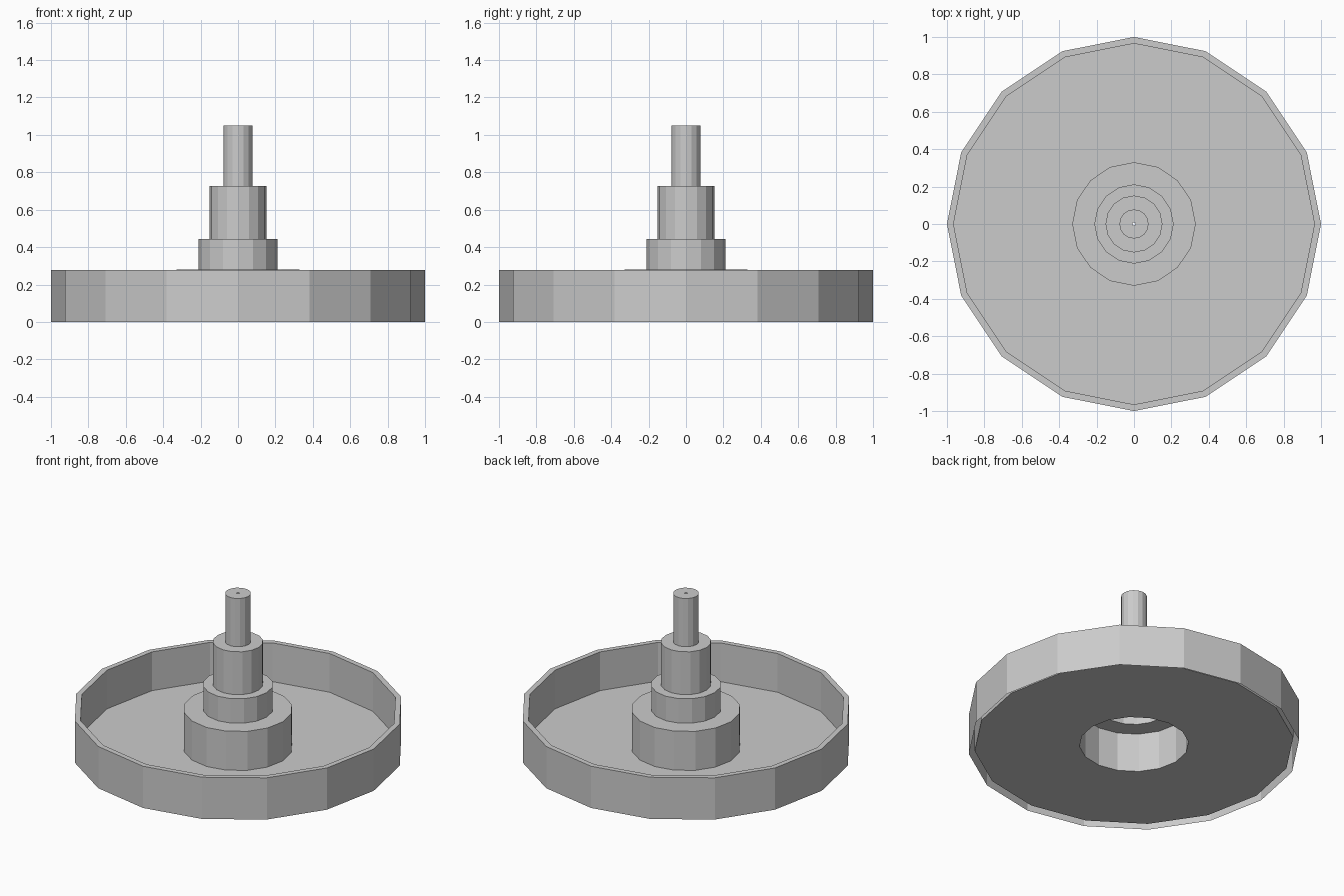
import bpy, bmesh
from math import tau
from mathutils import Vector

if "Cube" in bpy.data.objects:
    bpy.data.objects.remove(bpy.data.objects["Cube"])

SIDES = 16


def lathe(name, profile):
    """Revolve an (r, z) profile around z into a flat-shaded thin shell."""
    bm = bmesh.new()
    verts = [bm.verts.new((r, 0, z)) for r, z in profile]
    edges = [bm.edges.new(pair) for pair in zip(verts, verts[1:])]
    bmesh.ops.spin(bm, geom=verts + edges, cent=(0, 0, 0), axis=(0, 0, 1),
                   angle=tau, steps=SIDES)
    bmesh.ops.remove_doubles(bm, verts=bm.verts, dist=1e-4)
    # Point the profile normals up and outward
    bmesh.ops.recalc_face_normals(bm, faces=bm.faces)
    if sum(f.normal.z * f.calc_area() for f in bm.faces) < 0:
        bmesh.ops.reverse_faces(bm, faces=bm.faces)
    mesh = bpy.data.meshes.new(name)
    bm.to_mesh(mesh)
    bm.free()
    obj = bpy.data.objects.new(name, mesh)
    bpy.context.collection.objects.link(obj)
    return obj


# Tray: outer wall, narrow rim, inner wall and floor with an open centre
lathe("tray", [(1, 0), (1, 0.278), (0.965, 0.278), (0.965, 0.02), (0.33, 0.02)])

# Stepped hollow spindle rising from the floor, with a pinhole at the tip
steps = [(0.33, 0.28), (0.212, 0.443), (0.152, 0.728), (0.078, 1.049)]
profile, z = [], 0.02
for radius, top in steps:
    profile += [(radius, z), (radius, top)]
    z = top
profile.append((0.008, z))
lathe("spindle", profile)
